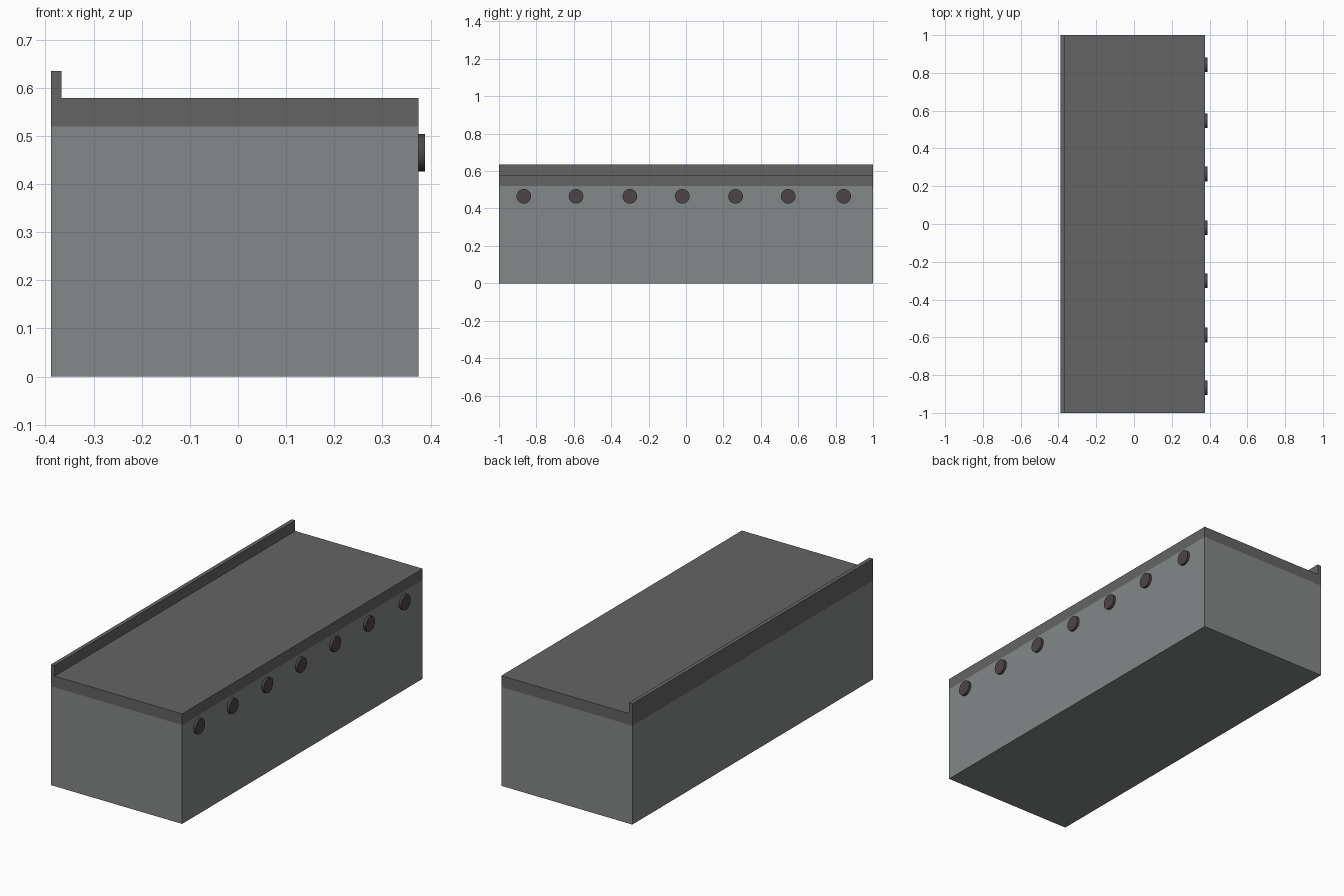
import bpy
import bmesh
import math

if "Cube" in bpy.data.objects:
    bpy.data.objects.remove(bpy.data.objects["Cube"])


def material(name, rgb):
    mat = bpy.data.materials.new(name)
    mat.diffuse_color = (*rgb, 1)
    mat.use_nodes = True
    mat.node_tree.nodes["Principled BSDF"].inputs["Base Color"].default_value = mat.diffuse_color
    return mat


def extrude_profile(name, points, y0, y1, mat):
    """Extrude an (x, z) outline along y."""
    bm = bmesh.new()
    face = bm.faces.new([bm.verts.new((x, y0, z)) for x, z in points])
    ext = bmesh.ops.extrude_face_region(bm, geom=[face])
    verts = [v for v in ext["geom"] if isinstance(v, bmesh.types.BMVert)]
    bmesh.ops.translate(bm, vec=(0, y1 - y0, 0), verts=verts)
    bmesh.ops.recalc_face_normals(bm, faces=bm.faces)
    mesh = bpy.data.meshes.new(name)
    bm.to_mesh(mesh)
    bm.free()
    obj = bpy.data.objects.new(name, mesh)
    bpy.context.collection.objects.link(obj)
    mesh.materials.append(mat)
    return obj


body_mat = material("body_grey", (0.23, 0.245, 0.243))
top_mat = material("worktop_grey", (0.127, 0.127, 0.127))
knob_mat = material("knob_dark", (0.075, 0.06, 0.066))

BACK, FRONT = -0.388, 0.375
SEAM, TOP = 0.52, 0.579

# Cabinet body
extrude_profile("cabinet_body",
                [(BACK, 0), (FRONT, 0), (FRONT, SEAM), (BACK, SEAM)],
                -1, 1, body_mat)

# Worktop with raised lip along the back edge
extrude_profile("worktop",
                [(BACK, SEAM), (FRONT, SEAM), (FRONT, TOP),
                 (-0.367, TOP), (-0.367, 0.635), (BACK, 0.635)],
                -1, 1, top_mat)

# Row of knobs, slightly uneven in spacing
for i, y in enumerate((-0.867, -0.588, -0.30, -0.02, 0.265, 0.546, 0.843)):
    bpy.ops.mesh.primitive_cylinder_add(
        vertices=32, radius=0.039, depth=0.013,
        location=(FRONT + 0.0065, y, 0.465), rotation=(0, math.pi / 2, 0))
    knob = bpy.context.object
    knob.name = f"knob_{i + 1}"
    knob.data.materials.append(knob_mat)
    bpy.ops.object.shade_smooth_by_angle()
